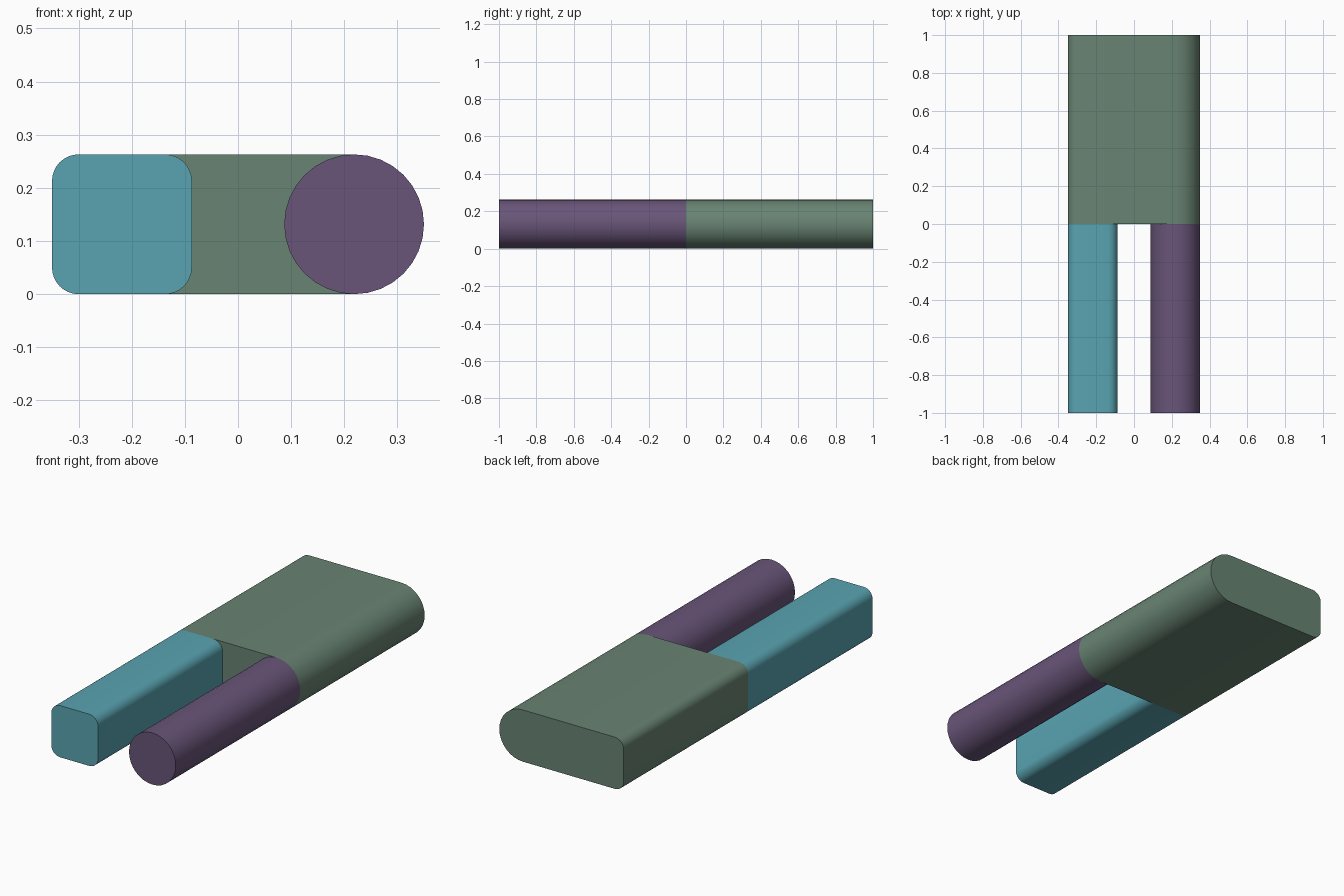
import bpy, bmesh
from math import pi, cos, sin, radians

if "Cube" in bpy.data.objects:
    bpy.data.objects.remove(bpy.data.objects["Cube"])

W = 0.35      # half width
H = 0.263     # height
R = H / 2     # round bar radius
C = 0.05      # corner radius of the square bar


def arc(cx, cz, r, a0, a1, n):
    return [(cx + r * cos(radians(a0 + (a1 - a0) * i / n)),
             cz + r * sin(radians(a0 + (a1 - a0) * i / n))) for i in range(n + 1)]


def extrude(name, profile, y0, y1, color):
    bm = bmesh.new()
    face = bm.faces.new([bm.verts.new((x, y0, z)) for x, z in profile])
    ext = bmesh.ops.extrude_face_region(bm, geom=[face], use_keep_orig=True)
    verts = [v for v in ext["geom"] if isinstance(v, bmesh.types.BMVert)]
    bmesh.ops.translate(bm, verts=verts, vec=(0, y1 - y0, 0))
    bmesh.ops.recalc_face_normals(bm, faces=bm.faces)
    mesh = bpy.data.meshes.new(name)
    bm.to_mesh(mesh)
    bm.free()
    obj = bpy.data.objects.new(name, mesh)
    bpy.context.collection.objects.link(obj)
    mat = bpy.data.materials.new(name + "_color")
    mat.diffuse_color = color
    mat.use_nodes = True
    mat.node_tree.nodes["Principled BSDF"].inputs["Base Color"].default_value = mat.diffuse_color
    mesh.materials.append(mat)
    bpy.ops.object.select_all(action='DESELECT')
    obj.select_set(True)
    bpy.context.view_layer.objects.active = obj
    bpy.ops.object.shade_smooth_by_angle(angle=radians(40))
    return obj


# Profiles: rounded left side shared by the square bar and the block
left_side = (arc(-W + C, H - C, C, 90, 180, 8) +
             arc(-W + C, C, C, 180, 270, 8))
bar_right = -W + H
square = left_side + arc(bar_right - C, C, C, -90, 0, 8) + \
    arc(bar_right - C, H - C, C, 0, 90, 8)
circle = arc(W - R, R, R, 0, 360, 32)[:-1]
hull = left_side + arc(W - R, R, R, -90, 90, 16)

# Two front bars and the block that encloses both outlines behind them
extrude("square_bar", square, -1, 0, (0.10, 0.37, 0.44, 1))
extrude("round_bar", circle, -1, 0, (0.14, 0.09, 0.19, 1))
extrude("hull_block", hull, 0, 1, (0.14, 0.23, 0.17, 1))
